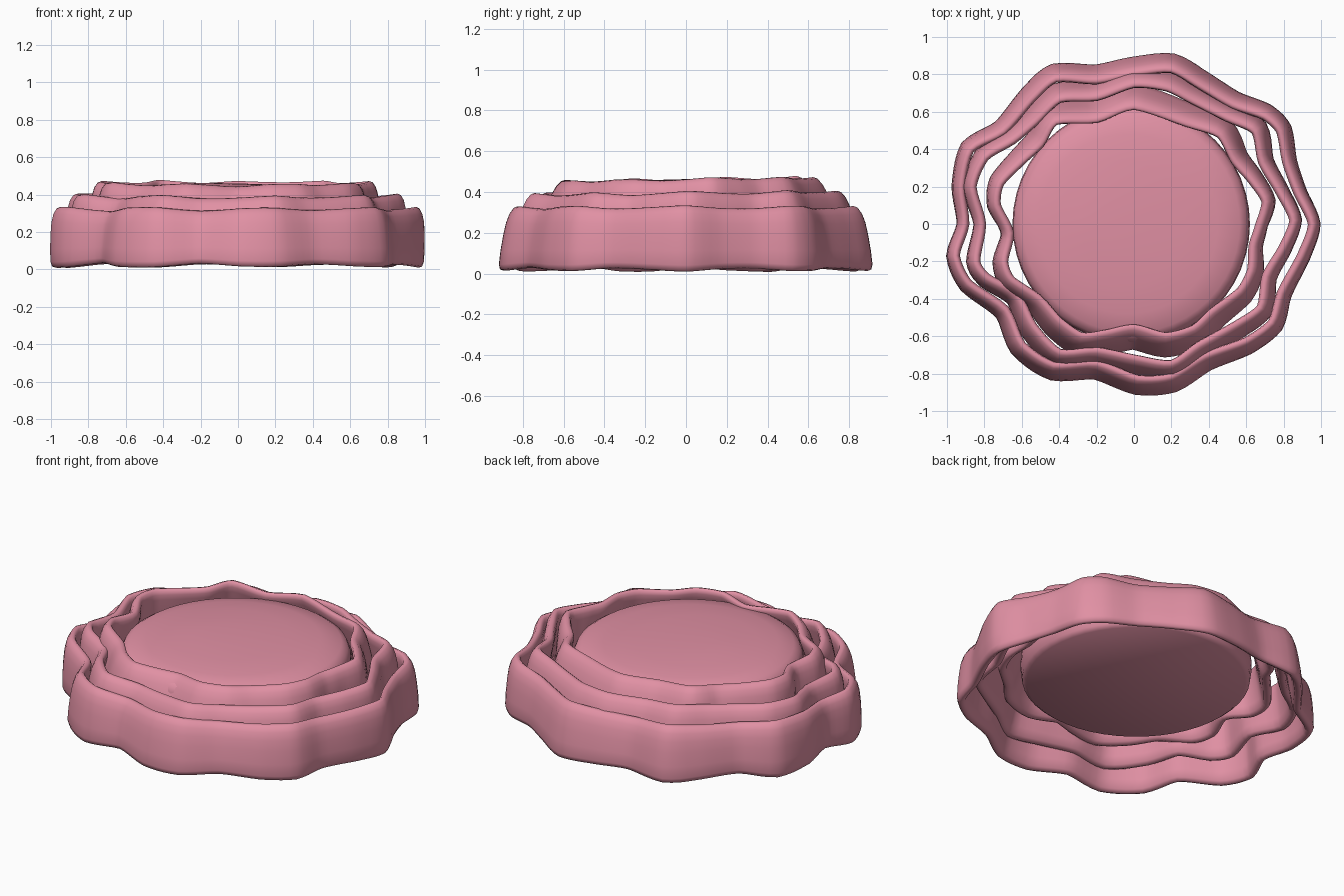
import bpy, bmesh, math
from mathutils import Vector

if "Cube" in bpy.data.objects:
    bpy.data.objects.remove(bpy.data.objects["Cube"])

pink = bpy.data.materials.new("rose_pink")
pink.diffuse_color = (0.75, 0.28, 0.37, 1)
pink.use_nodes = True
pink.node_tree.nodes["Principled BSDF"].inputs["Base Color"].default_value = pink.diffuse_color

# Rim outlines of the three ruffled petal bands, counter-clockwise from +x
OUTER = [(.96, 0), (.88, .17), (.82, .33), (.785, .5), (.70, .58), (.53, .64), (.36, .74),
         (.2, .83), (0, .81), (-.2, .77), (-.42, .78), (-.55, .67), (-.7, .5), (-.88, .4),
         (-.93, .2), (-.91, 0), (-.96, -.17), (-.89, -.32), (-.69, -.46), (-.6, -.65),
         (-.43, -.76), (-.2, -.75), (.02, -.83), (.2, -.82), (.38, -.71), (.6, -.63),
         (.74, -.53), (.79, -.37), (.9, -.17)]
MIDDLE = [(.86, .02), (.78, .18), (.69, .33), (.65, .5), (.5, .57), (.32, .66), (.18, .73),
          (0, .75), (-.2, .68), (-.4, .67), (-.53, .55), (-.65, .45), (-.8, .36), (-.87, .2),
          (-.82, 0), (-.85, -.2), (-.79, -.29), (-.63, -.38), (-.54, -.55), (-.4, -.69),
          (-.2, -.68), (0, -.72), (.2, -.75), (.35, -.65), (.55, -.54), (.68, -.45),
          (.71, -.28), (.8, -.13)]
INNER = [(.67, -.03), (.71, .12), (.63, .24), (.54, .34), (.46, .48), (.28, .54), (0, .63),
         (-.2, .56), (-.42, .55), (-.5, .43), (-.6, .34), (-.72, .22), (-.74, .1),
         (-.67, -.05), (-.7, -.2), (-.66, -.3), (-.51, -.4), (-.4, -.52), (-.28, -.6),
         (-.15, -.585), (0, -.555), (.17, -.6), (.32, -.56), (.42, -.47), (.57, -.36),
         (.63, -.25), (.64, -.12)]

# Band cross-section: (outward offset, height fraction)
SECTION = [(.024, .0), (.034, .08), (.038, .3), (.038, .55), (.035, .74), (.026, .88),
           (.010, .975), (-.008, 1), (-.022, .965), (-.030, .88), (-.030, .76), (-.024, .5),
           (-.020, .2), (-.014, .03), (.006, -.02)]


def smooth_loop(points, steps):
    """Closed curve: a Catmull-Rom spline blended with its straight chords."""
    p = [Vector(q) for q in points]
    n, out = len(p), []
    for i in range(n):
        a, b, c, d = p[i - 1], p[i], p[(i + 1) % n], p[(i + 2) % n]
        for s in range(steps):
            t = s / steps
            curve = .5 * (2 * b + (c - a) * t + (2 * a - 5 * b + 4 * c - d) * t * t
                          + (3 * b - a - 3 * c + d) * t ** 3)
            out.append(curve.lerp(b.lerp(c, t), .35))
    return out


def finish(name, bm, angle):
    bmesh.ops.recalc_face_normals(bm, faces=bm.faces)
    mesh = bpy.data.meshes.new(name)
    bm.to_mesh(mesh)
    bm.free()
    obj = bpy.data.objects.new(name, mesh)
    bpy.context.collection.objects.link(obj)
    mesh.materials.append(pink)
    bpy.ops.object.select_all(action='DESELECT')
    obj.select_set(True)
    bpy.context.view_layer.objects.active = obj
    bpy.ops.object.shade_smooth_by_angle(angle=math.radians(angle))


def skin(bm, rings):
    """Join vertex rings by quads; both directions closed."""
    n, m = len(rings), len(rings[0])
    for i in range(n):
        for j in range(m):
            k, l = (i + 1) % n, (j + 1) % m
            bm.faces.new((rings[i][j], rings[k][j], rings[k][l], rings[i][l]))


def petal_band(name, outline, bottom, top, lean, back_rise):
    path = smooth_loop(outline, 5)
    n = len(path)
    window = 9
    bm = bmesh.new()
    rings = []
    for i, p in enumerate(path):
        tangent = (path[(i + 2) % n] - path[i - 2]).normalized()
        normal = Vector((tangent.y, -tangent.x))
        # Outward ruffles are a little taller: higher rim, lower hem
        average = sum(path[(i + w) % n].length for w in range(-window, window + 1)) / (2 * window + 1)
        ruffle = p.length - average
        low = bottom - .2 * ruffle
        high = top + .2 * ruffle + back_rise * p.y
        slope = lean * abs(p.y) / p.length
        ring = []
        for off, t in SECTION:
            q = p + normal * (off + slope * (1 - t))
            ring.append(bm.verts.new((q.x, q.y, low + (high - low) * t)))
        rings.append(ring)
    skin(bm, rings)
    finish(name, bm, 85)


petal_band("outer_petal_band", OUTER, .025, .325, .055, .0)
petal_band("middle_petal_band", MIDDLE, .135, .395, .065, .01)
petal_band("inner_petal_band", INNER, .21, .462, .09, .015)

# Thick domed centre cushion with a flattish underside and an off-centre crown
PROFILE = [(.60, .185), (.625, .205), (.635, .28), (.63, .36), (.615, .395), (.58, .418),
           (.48, .438), (.34, .45), (.18, .458)]
SIDES = 48
bm = bmesh.new()
rings = []
for r, z in PROFILE:
    shift = -.18 * max(0, (z - .418) / .05)
    rings.append([bm.verts.new((-.015 + shift * (1 - r / .63) + r * math.cos(2 * math.pi * k / SIDES),
                                r * math.sin(2 * math.pi * k / SIDES), z)) for k in range(SIDES)])
base = bm.verts.new((-.015, 0, .175))
crown = bm.verts.new((-.19, 0, .463))
for k in range(SIDES):
    l = (k + 1) % SIDES
    bm.faces.new((base, rings[0][l], rings[0][k]))
    bm.faces.new((crown, rings[-1][k], rings[-1][l]))
    for a, b in zip(rings, rings[1:]):
        bm.faces.new((a[k], a[l], b[l], b[k]))
finish("centre_cushion", bm, 50)
